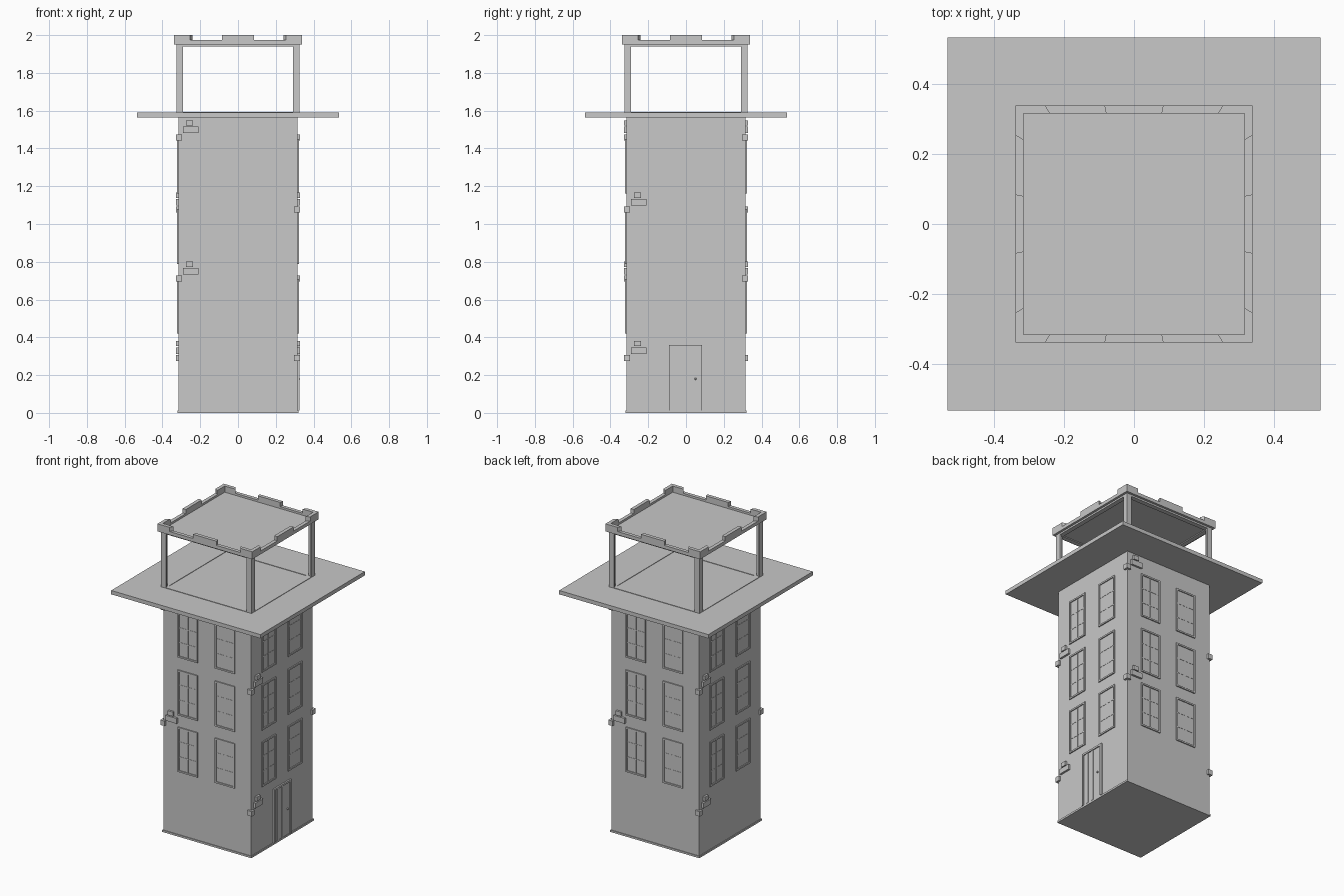
import bpy
import bmesh
import math
from mathutils import Matrix, Vector

cube = bpy.data.objects.get("Cube")
if cube:
    bpy.data.objects.remove(cube, do_unlink=True)

stone = bpy.data.materials.new("stone_grey")
stone.use_nodes = True
GREY = (0.58, 0.58, 0.58, 1)
stone.diffuse_color = GREY
stone.node_tree.nodes["Principled BSDF"].inputs["Base Color"].default_value = GREY

WALL = 0.315


def make(name, bm):
    """Turn a bmesh into a named object in the stone colour."""
    bmesh.ops.recalc_face_normals(bm, faces=bm.faces)
    mesh = bpy.data.meshes.new(name)
    bm.to_mesh(mesh)
    bm.free()
    mesh.materials.append(stone)
    obj = bpy.data.objects.new(name, mesh)
    bpy.context.collection.objects.link(obj)
    return obj


def box(bm, x, y, z, turn=0):
    """Box between (low, high) pairs, turned about z by quarter turns."""
    size = Vector((x[1] - x[0], y[1] - y[0], z[1] - z[0]))
    mid = Vector((sum(x), sum(y), sum(z))) / 2
    mat = (Matrix.Rotation(turn * math.pi / 2, 4, 'Z')
           @ Matrix.Translation(mid) @ Matrix.Diagonal((*size, 1)))
    bmesh.ops.create_cube(bm, size=1, matrix=mat)


def plate(bm, u, z, out, turn):
    """Box standing out of one wall by a small distance."""
    box(bm, u, (-WALL - out, -WALL + 0.005), z, turn)


def prism(bm, points, z, turn):
    """Upright prism over a plan outline."""
    rot = Matrix.Rotation(turn * math.pi / 2, 3, 'Z')
    verts = [bm.verts.new(rot @ Vector((px, py, z[0]))) for px, py in points]
    face = bm.faces.new(verts)
    top = bmesh.ops.extrude_face_region(bm, geom=[face])["geom"]
    moved = [v for v in top if isinstance(v, bmesh.types.BMVert)]
    bmesh.ops.translate(bm, verts=moved, vec=(0, 0, z[1] - z[0]))


def square_slab(name, half, z):
    bm = bmesh.new()
    box(bm, (-half, half), (-half, half), z)
    make(name, bm)


def ring(name, inner, outer, z):
    """Square ring made of four mitred sides."""
    bm = bmesh.new()
    for turn in range(4):
        prism(bm, [(-outer, -outer), (outer, -outer),
                   (inner, -inner), (-inner, -inner)], z, turn)
    make(name, bm)


# Main masses
square_slab("tower_body", WALL, (0, 1.57))
square_slab("base_plinth", 0.32, (0, 0.012))
square_slab("roof_slab", 0.535, (1.565, 1.59))

# Windows on all four walls
COLUMNS = [(-0.21, -0.067), (0.057, 0.2)]
ROWS = [(0.42, 0.71), (0.787, 1.08), (1.162, 1.45)]
EDGE = 0.01
frames, panes, bars = bmesh.new(), bmesh.new(), bmesh.new()
for turn in range(4):
    for left, right in COLUMNS:
        for low, high in ROWS:
            plate(frames, (left, left + EDGE), (low, high), 0.007, turn)
            plate(frames, (right - EDGE, right), (low, high), 0.007, turn)
            inside = (left + EDGE, right - EDGE)
            plate(frames, inside, (low, low + EDGE), 0.007, turn)
            plate(frames, inside, (high - EDGE, high), 0.007, turn)
            plate(panes, inside, (low + EDGE, high - EDGE), 0.001, turn)
            mid = (left + right) / 2
            plate(bars, (mid - 0.003, mid + 0.003), (low, high), 0.003, turn)
            for part in (1, 2):
                h = low + (high - low) * part / 3
                plate(bars, inside, (h - 0.003, h + 0.003), 0.0025, turn)
make("window_frames", frames)
make("window_panes", panes)
make("window_bars", bars)

# Loose corner bricks, at alternating heights from wall to wall
bricks = bmesh.new()
for turn in range(4):
    for base in ((0.695, 1.443) if turn % 2 == 0 else (0.275, 1.06)):
        corner = (-0.328, -0.297)
        box(bricks, corner, corner, (base, base + 0.032), turn)
        plate(bricks, (-0.29, -0.21), (base + 0.038, base + 0.072), 0.013, turn)
        plate(bricks, (-0.275, -0.238), (base + 0.078, base + 0.106), 0.013, turn)
make("corner_bricks", bricks)

# Door on the +x wall
door = bmesh.new()
plate(door, (-0.09, -0.078), (0.012, 0.36), 0.01, 1)
plate(door, (0.074, 0.086), (0.012, 0.36), 0.01, 1)
plate(door, (-0.078, 0.074), (0.348, 0.36), 0.01, 1)
make("door_frame", door)
leaf = bmesh.new()
plate(leaf, (-0.078, 0.074), (0.012, 0.348), 0.003, 1)
for u in (-0.045, 0.0):
    plate(leaf, (u - 0.008, u + 0.008), (0.012, 0.348), 0.007, 1)
make("door_leaf", leaf)
knob = bmesh.new()
bmesh.ops.create_icosphere(knob, subdivisions=2, radius=0.006,
                           matrix=Matrix.Translation((WALL + 0.007, 0.05, 0.18)))
make("door_knob", knob)

# Open lantern: L-shaped posts with rails at foot and head
posts = bmesh.new()
for turn in range(4):
    prism(posts, [(0.325, 0.325), (0.29, 0.325), (0.29, 0.312),
                  (0.312, 0.312), (0.312, 0.29), (0.325, 0.29)],
          (1.585, 1.95), turn)
    box(posts, (0.298, 0.313), (0.298, 0.313), (1.585, 1.95), turn)
make("lantern_posts", posts)
ring("lantern_foot_rail", 0.29, 0.325, (1.585, 1.593))
ring("lantern_head_rail", 0.295, 0.325, (1.94, 1.953))

# Top deck with a notched parapet
square_slab("top_deck", 0.32, (1.946, 1.96))
ring("parapet", 0.317, 0.34, (1.951, 1.973))
merlons = bmesh.new()
for turn in range(4):
    prism(merlons, [(0.34, 0.34), (0.255, 0.34), (0.24, 0.317),
                    (0.317, 0.317), (0.317, 0.24), (0.34, 0.255)],
          (1.972, 2.0), turn)
    prism(merlons, [(-0.085, -0.34), (0.085, -0.34),
                    (0.08, -0.317), (-0.08, -0.317)], (1.972, 2.0), turn)
make("merlons", merlons)
